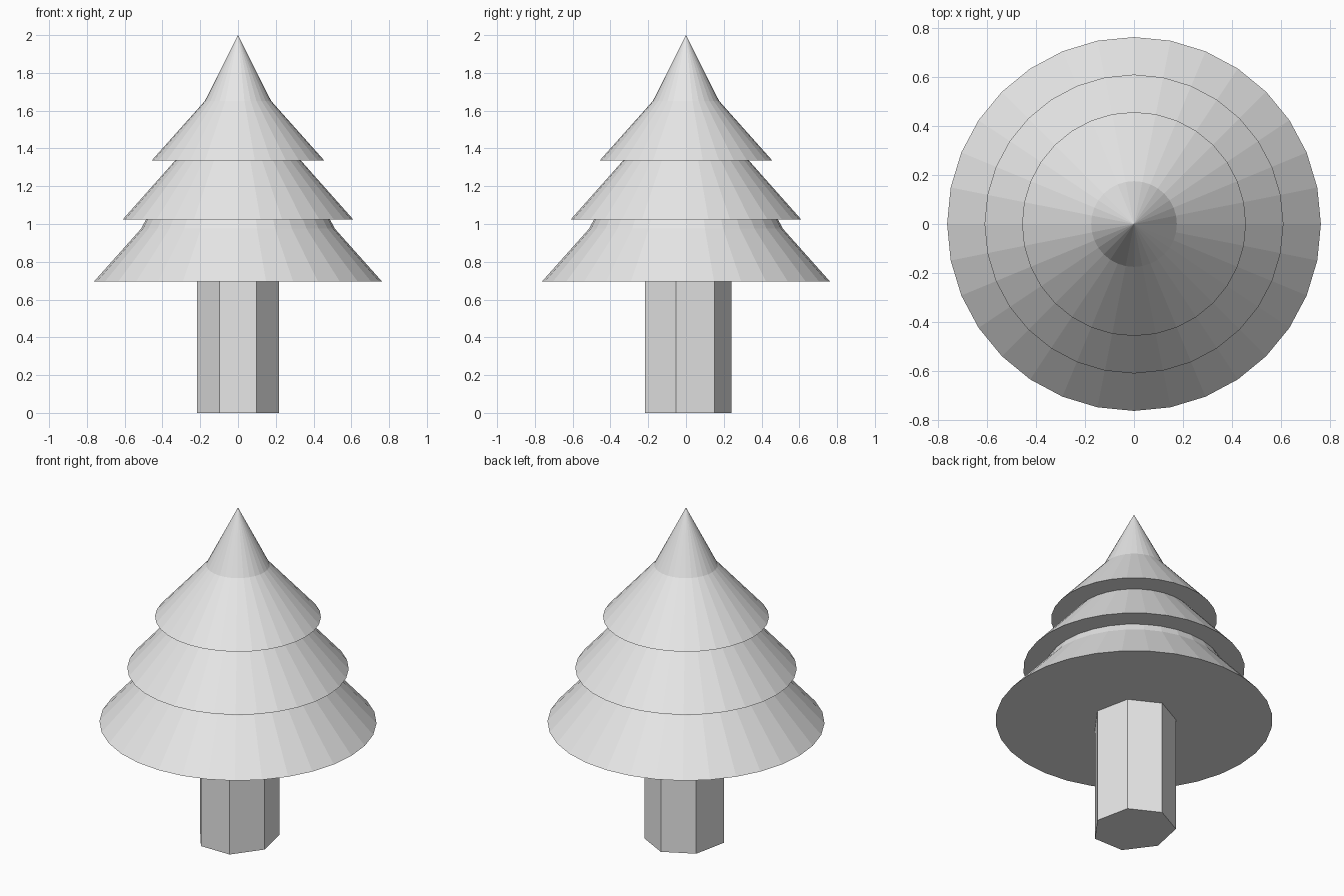
import bpy
import bmesh
import math
from mathutils import Matrix

default_cube = bpy.data.objects.get("Cube")
if default_cube:
    bpy.data.objects.remove(default_cube, do_unlink=True)

# One plain material for the whole tree
grey = bpy.data.materials.new("pale grey")
grey.use_nodes = True
colour = (0.8, 0.8, 0.8, 1.0)
grey.diffuse_color = colour
grey.node_tree.nodes["Principled BSDF"].inputs["Base Color"].default_value = colour


def add_object(name, bm):
    """Turn a bmesh into a flat-shaded object in the scene."""
    bmesh.ops.recalc_face_normals(bm, faces=bm.faces)
    mesh = bpy.data.meshes.new(name)
    bm.to_mesh(mesh)
    bm.free()
    mesh.materials.append(grey)
    obj = bpy.data.objects.new(name, mesh)
    bpy.context.collection.objects.link(obj)
    return obj


def lathe(name, profile, sides):
    """Spin a (radius, height) profile around the z axis."""
    bm = bmesh.new()
    verts = [bm.verts.new((0, r, z)) for r, z in profile]
    edges = [bm.edges.new(pair) for pair in zip(verts, verts[1:])]
    bmesh.ops.spin(bm, geom=verts + edges, cent=(0, 0, 0), axis=(0, 0, 1),
                   angle=math.tau, steps=sides, use_merge=False)
    bmesh.ops.remove_doubles(bm, verts=bm.verts, dist=0.0005)
    return add_object(name, bm)


# Foliage: three overhanging tiers with flat undersides and a steeper tip
lathe("foliage", [
    (0, 0.695), (0.763, 0.695), (0.513, 0.975), (0.487, 1.024),
    (0.61, 1.024), (0.333, 1.336),
    (0.457, 1.336), (0.175, 1.652), (0, 2.0),
], 32)

# Trunk: seven-sided post, slightly narrower from side to side
bm = bmesh.new()
trunk_height = 0.7
bmesh.ops.create_cone(bm, cap_ends=True, segments=7, radius1=1, radius2=1,
                      depth=trunk_height,
                      matrix=Matrix.Translation((0, 0, trunk_height / 2)))
bmesh.ops.scale(bm, vec=(0.223, 0.242, 1), verts=bm.verts)
# Put one corner at the back, so a flat face looks forward
if not any(abs(v.co.x) < 0.001 and v.co.y > 0 for v in bm.verts):
    for v in bm.verts:
        x, y = v.co.x / 0.223, v.co.y / 0.242
        v.co.x, v.co.y = -y * 0.223, x * 0.242
add_object("trunk", bm)
